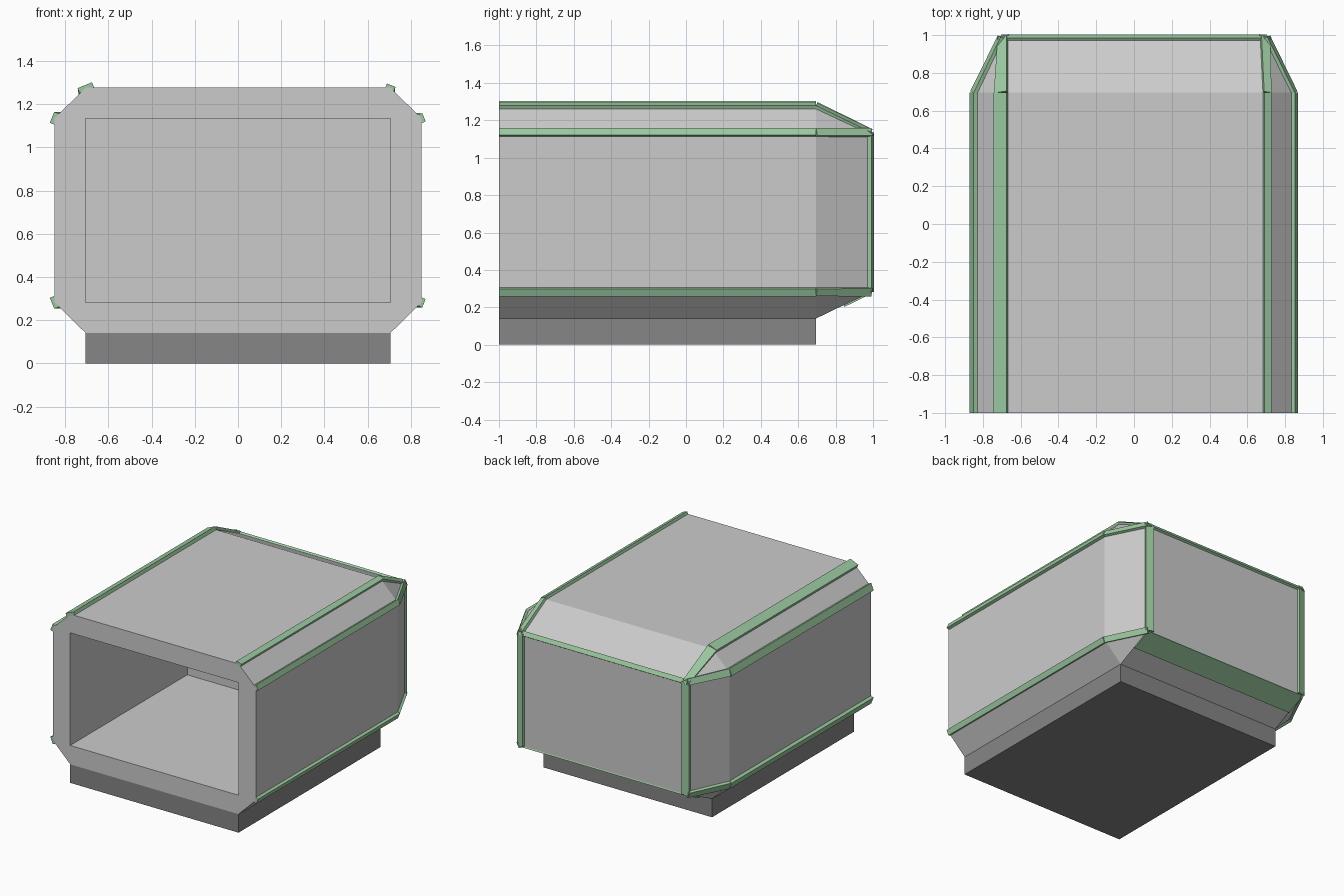
import bpy, bmesh
from mathutils import Vector as V

if "Cube" in bpy.data.objects:
    bpy.data.objects.remove(bpy.data.objects["Cube"])


def material(name, color):
    m = bpy.data.materials.new(name)
    m.diffuse_color = color
    m.use_nodes = True
    m.node_tree.nodes["Principled BSDF"].inputs["Base Color"].default_value = m.diffuse_color
    return m


green = material("green_trim", (0.33, 0.58, 0.35, 1))
dark = material("dark_grey", (0.24, 0.24, 0.24, 1))


def hull(name, points, mat=None):
    """Convex solid around the given points, flat faces merged."""
    bm = bmesh.new()
    for p in points:
        bm.verts.new(p)
    bmesh.ops.convex_hull(bm, input=bm.verts[:])
    bmesh.ops.dissolve_limit(bm, angle_limit=0.01, verts=bm.verts[:], edges=bm.edges[:])
    bmesh.ops.recalc_face_normals(bm, faces=bm.faces[:])
    me = bpy.data.meshes.new(name)
    bm.to_mesh(me)
    bm.free()
    ob = bpy.data.objects.new(name, me)
    bpy.context.collection.objects.link(ob)
    if mat:
        me.materials.append(mat)
    return ob


def box(name, lo, hi, mat=None):
    return hull(name, [(x, y, z) for x in (lo[0], hi[0]) for y in (lo[1], hi[1])
                       for z in (lo[2], hi[2])], mat)


def strip(name, p, q, n, w0, w1, out=0.012, inn=0.012):
    """Flat trim bar from p to q, facing n, width w0 to w1."""
    p, q, n = V(p), V(q), V(n)
    d = (q - p).normalized()
    n = (n - d * n.dot(d)).normalized()
    s = d.cross(n)
    pts = [c + s * (k * w / 2) + n * t for c, w in ((p, w0), (q, w1))
           for k in (-1, 1) for t in (out, -inn)]
    return hull(name, pts, green)


X, XI = 0.85, 0.705           # outer and chamfered half widths
Z0, Z1, Z2, Z3 = 0.14, 0.283, 1.135, 1.277
YB, YR = 0.695, 0.99          # start of taper, rear wall

# chamfered body tapering to a smaller rear wall
octagon = [(s * x, z) for s in (-1, 1)
           for x, z in ((XI, Z0), (X, Z1), (X, Z2), (XI, Z3))]
points = [(x, y, z) for y in (-1, YB) for x, z in octagon]
points += [(s * XI, YR, z) for s in (-1, 1) for z in (Z1, Z2)]
body = hull("body_shell", points)

# open front cavity
cutter = box("cavity_cutter", (-XI, -1.2, Z1), (XI, 0.4, Z2))
cutter.hide_render = True
cutter.display_type = 'WIRE'
cut = body.modifiers.new("cavity", 'BOOLEAN')
cut.object = cutter
cut.solver = 'EXACT'

# base plinth
box("base_plinth", (-XI, -1, 0), (XI, YB, Z0), dark)

# trim along the long edges and the tapered corner edges
for s, side, wt, ws in ((-1, "left", 0.072, 0.055), (1, "right", 0.042, 0.042)):
    rear_top = (s * (XI - 0.01), YR, Z2)
    strip(side + "_top_trim", (s * XI, -1, Z3), (s * XI, YB, Z3),
          (s * 0.38, 0, 0.92), wt, wt)
    strip(side + "_top_rear_trim", (s * XI, YB, Z3), rear_top,
          (s * 0.38, 0.3, 0.92), wt, 0.05, 0.01)
    for level, z, u in (("upper", Z2, 1), ("lower", Z1, -1)):
        strip(f"{side}_{level}_trim", (s * X, -1, z), (s * X, YB, z),
              (s * 0.92, 0, u * 0.38), ws, ws)
        strip(f"{side}_{level}_rear_trim", (s * X, YB, z), (s * XI, YR, z),
              (s * 0.9, 0.3, u * 0.38), ws, 0.045, 0.01)
    # vertical trim on the rear corners
    strip(side + "_rear_post", (s * (XI - 0.015), YR, Z1), (s * (XI - 0.015), YR, Z2),
          (s * 0.25, 1, 0), 0.06, 0.06, 0.009)

# rear top edge trim
strip("rear_top_trim", (-XI, YR - 0.002, Z2), (XI, YR - 0.002, Z2),
      (0, 0.85, 0.53), 0.035, 0.035, 0.008)

# wide slab under the rear lower edge
slope = V((0, YR - YB, Z1 - Z0))
normal = V((0, slope.z, -slope.y)).normalized()
pts = []
for x, f in ((XI, 1.0), (XI + 0.068, 0.5)):
    for s in (-1, 1):
        c = V((s * (x if f == 1.0 else XI), YB, Z0)) + slope * f
        pts += [c + normal * 0.01, c - normal * 0.012]
hull("rear_lower_slab", pts, green)
